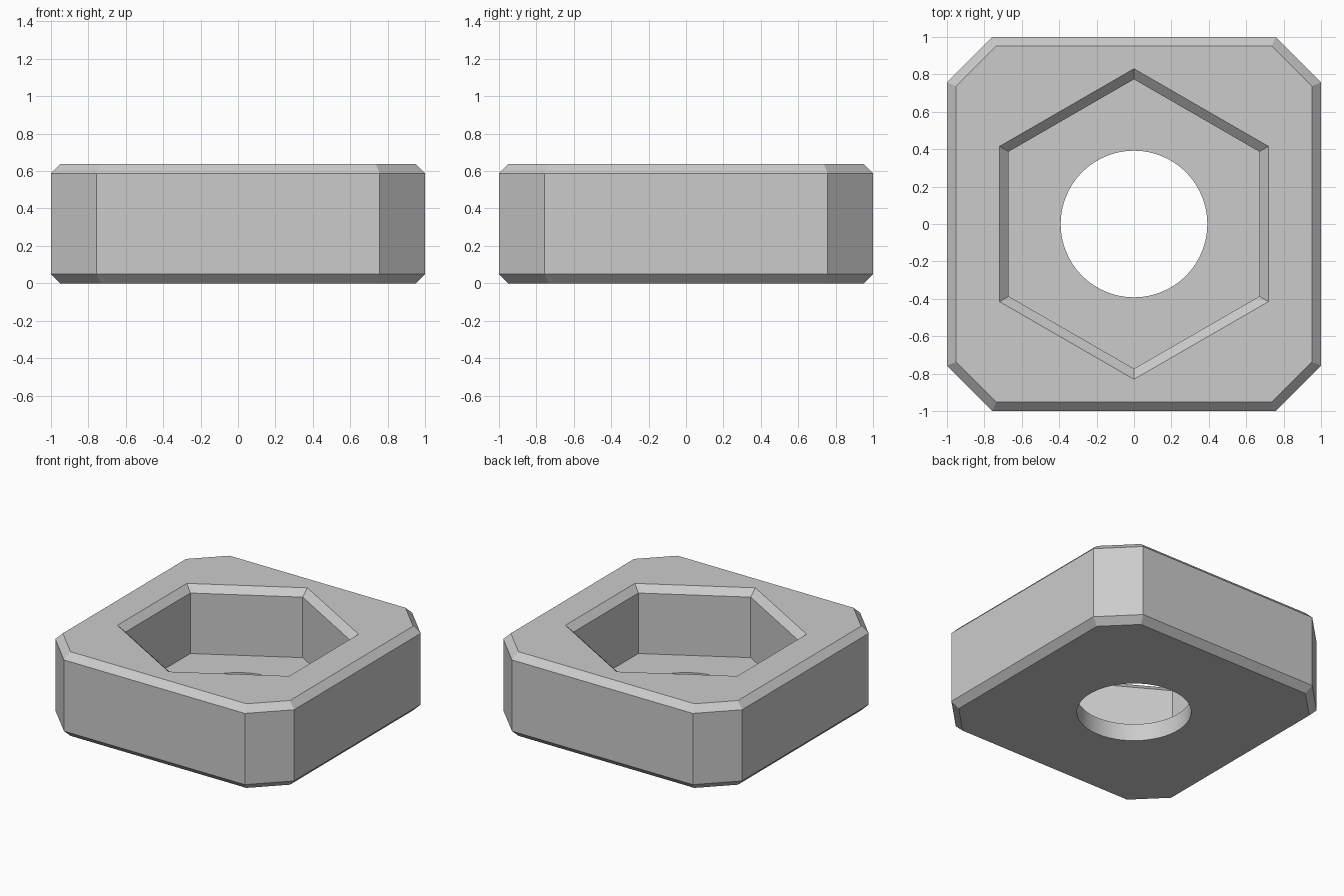
import bpy
import bmesh
from math import sin, cos, pi, tan, radians

if "Cube" in bpy.data.objects:
    bpy.data.objects.remove(bpy.data.objects["Cube"])

HEIGHT, CHAMFER, FLOOR = 0.637, 0.049, 0.13
HEX_APOTHEM, HOLE_RADIUS = 0.67, 0.392

grey = bpy.data.materials.new("plain grey")
grey.use_nodes = True
grey.diffuse_color = (0.6, 0.6, 0.6, 1)
grey.node_tree.nodes["Principled BSDF"].inputs["Base Color"].default_value = (0.6, 0.6, 0.6, 1)


def polygon(radius, sides):
    """Regular outline with a point on +y."""
    return [(radius * sin(-2 * pi * i / sides), radius * cos(2 * pi * i / sides))
            for i in range(sides)]


def cut_square(inset):
    """Square outline with clipped corners, offset inward."""
    a, b = 1 - inset, 0.757 - inset * tan(radians(22.5))
    return [(a, -b), (a, b), (b, a), (-b, a), (-a, b), (-a, -b), (-b, -a), (b, -a)]


def loft(name, sections):
    """Closed solid through a stack of (outline, height) sections."""
    bm = bmesh.new()
    rings = [[bm.verts.new((x, y, z)) for x, y in outline] for outline, z in sections]
    for low, high in zip(rings, rings[1:]):
        n = len(low)
        for i in range(n):
            j = (i + 1) % n
            bm.faces.new((low[i], low[j], high[j], high[i]))
    bm.faces.new(rings[0][::-1])
    bm.faces.new(rings[-1])
    bmesh.ops.recalc_face_normals(bm, faces=bm.faces)
    mesh = bpy.data.meshes.new(name)
    bm.to_mesh(mesh)
    bm.free()
    mesh.materials.append(grey)
    obj = bpy.data.objects.new(name, mesh)
    bpy.context.collection.objects.link(obj)
    return obj


# Block with chamfered rims
body = loft("block", [
    (cut_square(CHAMFER), 0),
    (cut_square(0), CHAMFER),
    (cut_square(0), HEIGHT - CHAMFER),
    (cut_square(CHAMFER), HEIGHT)])

# Hexagonal pocket, its mouth flared and continued above the block
hex_radius = HEX_APOTHEM / cos(pi / 6)
mouth_radius = (HEX_APOTHEM + 2 * CHAMFER) / cos(pi / 6)
pocket = loft("pocket_cutter", [
    (polygon(hex_radius, 6), FLOOR),
    (polygon(hex_radius, 6), HEIGHT - CHAMFER),
    (polygon(mouth_radius, 6), HEIGHT + CHAMFER)])

# Round through hole
hole = loft("hole_cutter", [
    (polygon(HOLE_RADIUS, 96), -0.1),
    (polygon(HOLE_RADIUS, 96), HEIGHT / 2)])

bpy.ops.object.select_all(action="DESELECT")
bpy.context.view_layer.objects.active = body
body.select_set(True)
for cutter in (pocket, hole):
    cutter.hide_render = True
    mod = body.modifiers.new(cutter.name, "BOOLEAN")
    mod.operation, mod.solver, mod.object = "DIFFERENCE", "EXACT", cutter
    bpy.ops.object.modifier_apply(modifier=mod.name)
    bpy.data.objects.remove(cutter)

# Smooth hole wall, crisp flat faces
bpy.ops.object.shade_smooth_by_angle(angle=radians(20))
